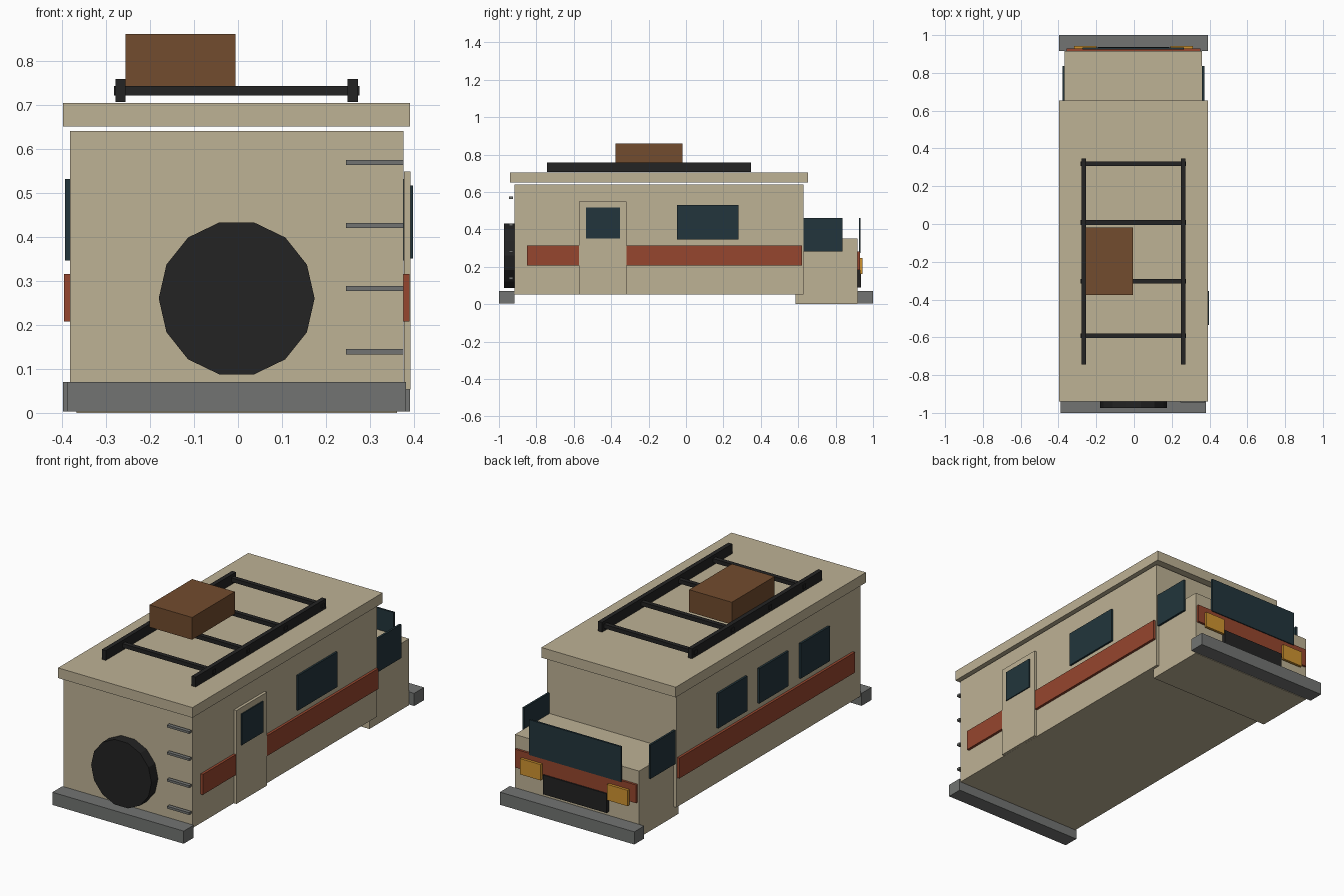
import bpy, math

if "Cube" in bpy.data.objects:
    bpy.data.objects.remove(bpy.data.objects["Cube"])

XC = -0.003  # body centreline


def mat(name, r, g, b):
    m = bpy.data.materials.new(name)
    lin = [((c / 255 + 0.055) / 1.055) ** 2.4 for c in (r, g, b)]
    m.diffuse_color = (*lin, 1)
    m.use_nodes = True
    m.node_tree.nodes["Principled BSDF"].inputs["Base Color"].default_value = m.diffuse_color
    return m


TAN = mat("tan_paint", 190, 178, 149)
RED = mat("rust_red", 150, 70, 46)
GLASS = mat("dark_glass", 34, 53, 60)
BLACK = mat("black_rubber", 35, 35, 35)
GREY = mat("grey_metal", 114, 116, 114)
BROWN = mat("brown_crate", 114, 76, 46)
AMBER = mat("amber_lamp", 208, 148, 48)


def box(name, x, y, z, m):
    """Box from (min, max) ranges on each axis."""
    bpy.ops.mesh.primitive_cube_add(size=1)
    o = bpy.context.object
    o.name = name
    for v in o.data.vertices:
        v.co = [r[0] if c < 0 else r[1] for c, r in zip(v.co, (x, y, z))]
    o.data.materials.append(m)
    return o


def wide(half):
    return (XC - half, XC + half)


def side(s, a, b):
    """x range between distances a and b from the centreline, on side s."""
    return tuple(sorted((XC + s * a, XC + s * b)))


# Main shell
box("living_body", wide(0.379), (-0.917, 0.627), (0.053, 0.64), TAN)
box("roof_slab", wide(0.394), (-0.94, 0.653), (0.65, 0.704), TAN)
box("cab", wide(0.364), (0.585, 0.917), (0, 0.352), TAN)
box("cab_bumper", wide(0.394), (0.917, 1.0), (0.003, 0.07), GREY)
box("ladder_end_bumper", wide(0.385), (-1.0, -0.917), (0.003, 0.07), GREY)

# Side stripes and cab side windows
for s, n in ((1, "right"), (-1, "left")):
    box(n + "_stripe", side(s, 0.379, 0.3925), (-0.85, 0.619), (0.207, 0.315), RED)
    box(n + "_cab_window", side(s, 0.364, 0.375), (0.628, 0.836), (0.283, 0.462), GLASS)

# Door side
box("door", side(1, 0.3795, 0.3945), (-0.572, -0.317), (0.053, 0.548), TAN)
box("door_window", side(1, 0.3945, 0.4), (-0.535, -0.354), (0.351, 0.516), GLASS)
box("right_window", side(1, 0.379, 0.389), (-0.048, 0.282), (0.346, 0.531), GLASS)

# Three windows on the other side
for i in range(3):
    y = 0.29 - 0.345 * i
    box(f"left_window_{i + 1}", side(-1, 0.379, 0.39), (y - 0.243, y), (0.346, 0.531), GLASS)

# Cab face
box("cab_stripe", wide(0.355), (0.917, 0.929), (0.184, 0.281), RED)
box("windshield", wide(0.269), (0.924, 0.934), (0.275, 0.462), GLASS)
box("grille", wide(0.187), (0.917, 0.936), (0.09, 0.192), BLACK)
for s in (1, -1):
    box("headlamp", side(s, 0.195, 0.315), (0.929, 0.943), (0.163, 0.247), AMBER)

# Spare wheel
bpy.ops.mesh.primitive_cylinder_add(vertices=14, radius=0.177, depth=0.055,
                                    location=(XC, -0.9455, 0.26),
                                    rotation=(math.pi / 2, math.pi / 2, 0))
wheel = bpy.context.object
wheel.name = "spare_wheel"
# place a vertex on the horizontal axis, so the top and bottom are flat
wheel.rotation_euler = (math.pi / 2, 0, 0)
first = wheel.data.vertices[0].co
a = -math.atan2(first.y, first.x)
for v in wheel.data.vertices:
    x, y = v.co.x, v.co.y
    v.co.x = x * math.cos(a) - y * math.sin(a)
    v.co.y = x * math.sin(a) + y * math.cos(a)
wheel.data.materials.append(BLACK)

# Ladder rungs
for i in range(4):
    z = 0.139 + 0.1433 * i
    box(f"ladder_rung_{i + 1}", (0.245, 0.376), (-0.946, -0.926), (z - 0.006, z + 0.006), GREY)

# Roof rack and crate
for s in (1, -1):
    box("rack_rail", side(s, 0.252, 0.275), (-0.743, 0.347), (0.706, 0.758), BLACK)
for i, y in enumerate((-0.592, -0.304, 0.008, 0.32)):
    box(f"rack_bar_{i + 1}", wide(0.279), (y - 0.012, y + 0.012), (0.721, 0.742), BLACK)
box("crate", (-0.256, -0.006), (-0.376, -0.018), (0.742, 0.86), BROWN)
